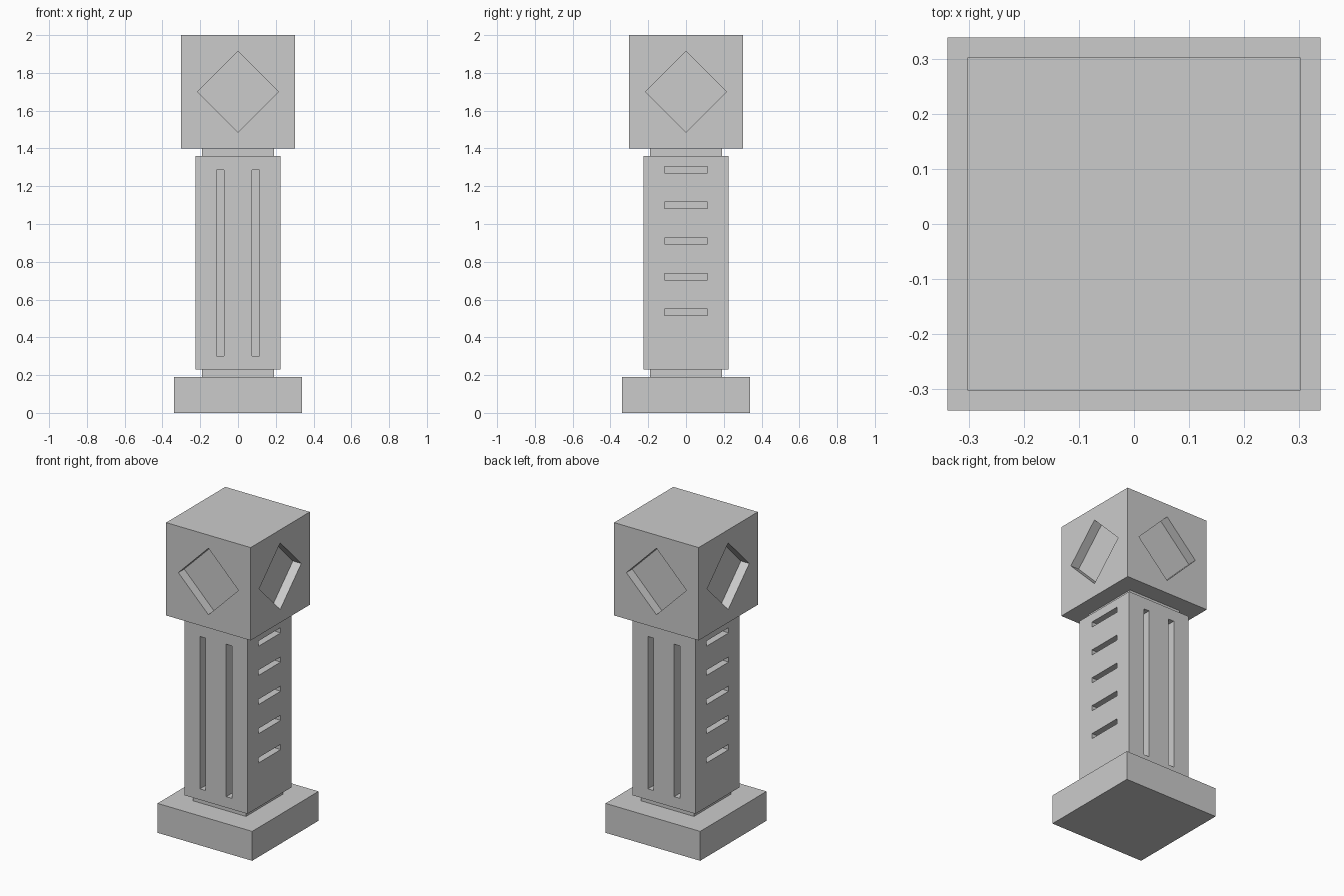
import bpy, bmesh, math
from mathutils import Matrix

if "Cube" in bpy.data.objects:
    bpy.data.objects.remove(bpy.data.objects["Cube"])

stone = bpy.data.materials.new("grey_stone")
stone.diffuse_color = (0.6, 0.6, 0.6, 1)
stone.use_nodes = True
stone.node_tree.nodes["Principled BSDF"].inputs["Base Color"].default_value = stone.diffuse_color


def box(name, size, centre, tilt=0.0):
    """Box of the given size, optionally rolled about the y axis."""
    bm = bmesh.new()
    bmesh.ops.create_cube(bm, size=1, matrix=Matrix.Translation(centre)
                          @ Matrix.Rotation(tilt, 4, 'Y') @ Matrix.Diagonal((*size, 1)))
    mesh = bpy.data.meshes.new(name)
    bm.to_mesh(mesh)
    bm.free()
    mesh.materials.append(stone)
    obj = bpy.data.objects.new(name, mesh)
    bpy.context.collection.objects.link(obj)
    return obj


def carve(target, name, size, x, z, face, turn, tilt=0.0):
    """Sink a recess into one side of a block; turn picks the side."""
    cutter = box(name, size, (x, -face, z), tilt)
    cutter.data.transform(Matrix.Rotation(turn, 4, 'Z'))
    cutter.hide_render = True
    cutter.hide_set(True)
    mod = target.modifiers.new(name, 'BOOLEAN')
    mod.operation = 'DIFFERENCE'
    mod.solver = 'EXACT'
    mod.object = cutter


DEPTH = 0.06
HEAD, SHAFT = 0.302, 0.226     # half widths

# Stacked blocks
box("base", (0.677, 0.677, 0.19), (0, 0, 0.095))
box("lower_neck", (0.38, 0.38, 0.04), (0, 0, 0.21))
shaft = box("shaft", (2 * SHAFT, 2 * SHAFT, 1.13), (0, 0, 0.795))
box("upper_neck", (0.38, 0.38, 0.04), (0, 0, 1.38))
head = box("head", (2 * HEAD, 2 * HEAD, 0.6), (0, 0, 1.70))

# Diamond recess on each side of the head
side = 0.215 * math.sqrt(2)
for i in range(4):
    carve(head, "diamond_cutter", (side, 2 * DEPTH, side), 0, 1.70,
          HEAD, i * math.pi / 2, math.pi / 4)

for turn in (0, math.pi):
    # Two tall flutes on the front and back of the shaft
    for x in (-0.094, 0.094):
        carve(shaft, "flute_cutter", (0.04, 2 * DEPTH, 0.985), x, 0.793, SHAFT, turn)
    # Five short slots on the left and right of the shaft
    for i in range(5):
        carve(shaft, "slot_cutter", (0.227, 2 * DEPTH, 0.034), 0, 0.533 + i * 0.1885,
              SHAFT, turn + math.pi / 2)
